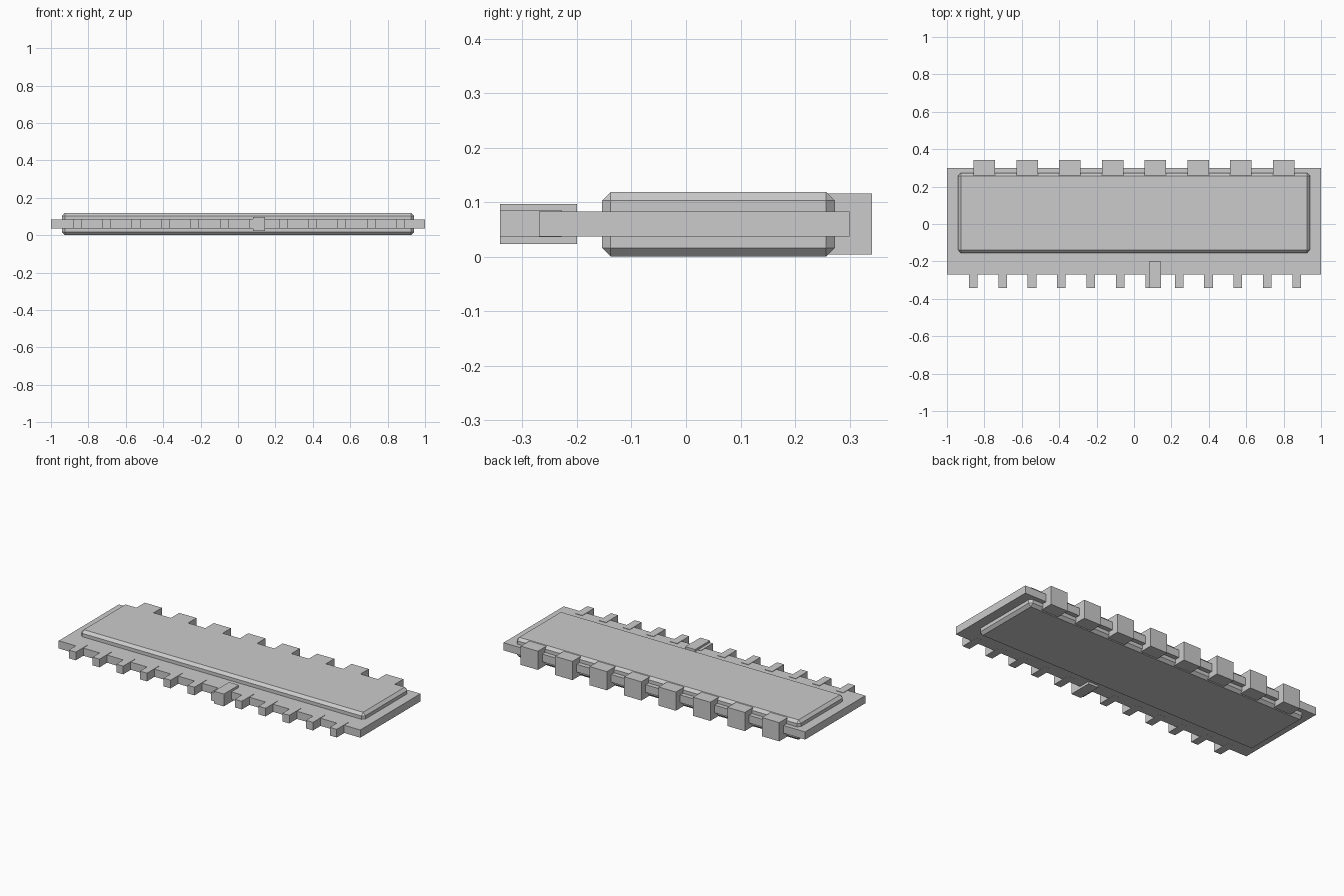
import bpy, bmesh

if "Cube" in bpy.data.objects:
    bpy.data.objects.remove(bpy.data.objects["Cube"])


def boxes(name, specs, chamfer=0.0):
    """One object from boxes given as (x0, x1, y0, y1, z0, z1)."""
    bm = bmesh.new()
    for x0, x1, y0, y1, z0, z1 in specs:
        for v in bmesh.ops.create_cube(bm, size=1)["verts"]:
            v.co.x = x0 if v.co.x < 0 else x1
            v.co.y = y0 if v.co.y < 0 else y1
            v.co.z = z0 if v.co.z < 0 else z1
    if chamfer:
        bmesh.ops.bevel(bm, geom=bm.edges[:], offset=chamfer, segments=1,
                        affect='EDGES', profile=0.5)
    mesh = bpy.data.meshes.new(name)
    bm.to_mesh(mesh)
    bm.free()
    obj = bpy.data.objects.new(name, mesh)
    bpy.context.collection.objects.link(obj)
    return obj


# thin circuit board plate
boxes("board", [(-1, 1, -0.27, 0.30, 0.037, 0.083)])

# chamfered casing passing through the board
boxes("casing", [(-0.942, 0.942, -0.154, 0.273, 0.0, 0.119)], chamfer=0.016)

# row of blocks along the back edge
back = [-0.8 + i * 1.6 / 7 for i in range(8)]
boxes("back_blocks", [(x - 0.057, x + 0.057, 0.26, 0.341, 0.004, 0.116) for x in back])

# contact pins along the front edge
pins = [-0.860 + i * 0.1573 for i in range(12)]
boxes("contact_pins", [(x - 0.023, x + 0.023, -0.341, -0.228, 0.0365, 0.0855) for x in pins])

# larger key block among the pins
boxes("key_block", [(0.08, 0.145, -0.341, -0.20, 0.023, 0.097)])
